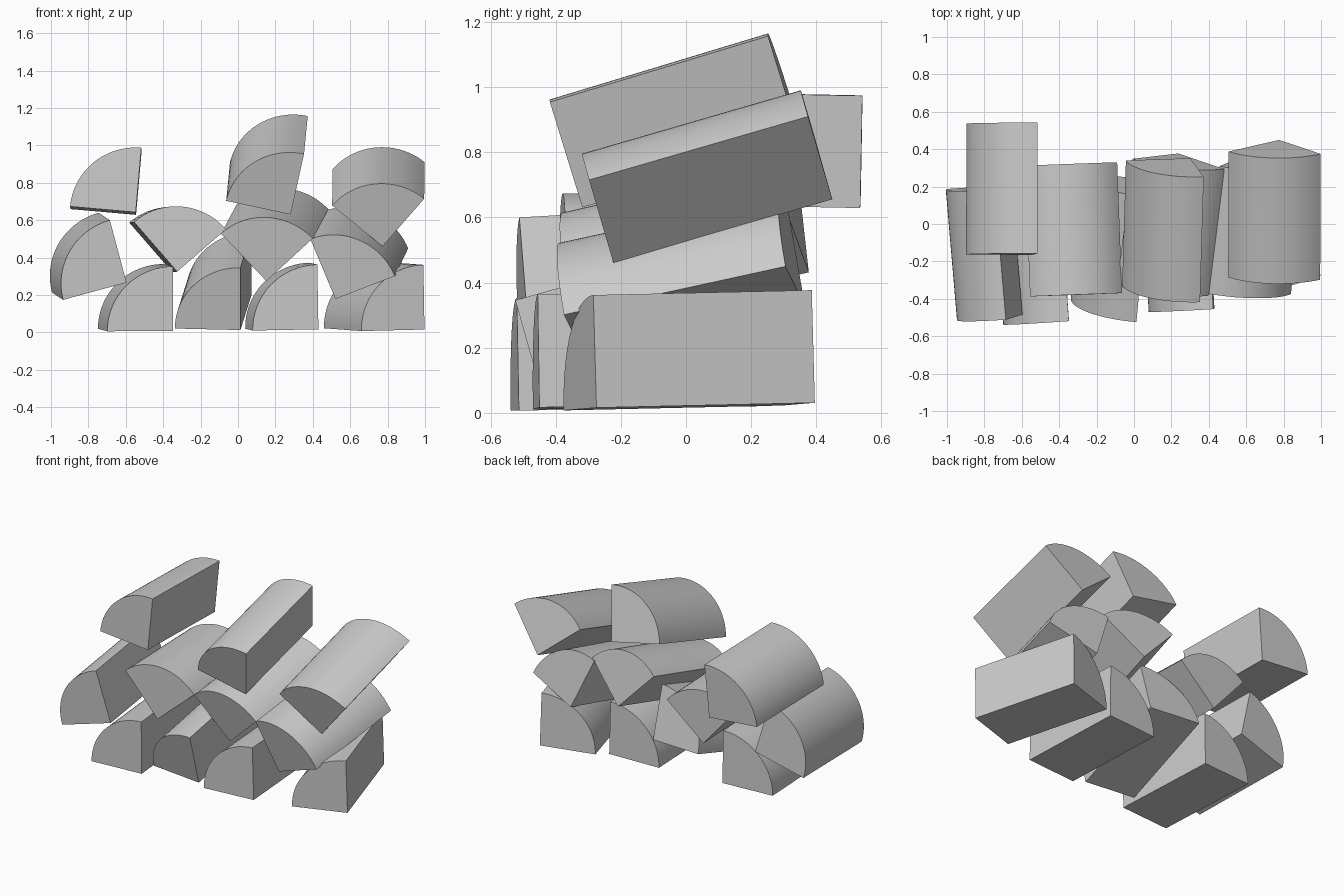
import bpy, bmesh, math
from mathutils import Vector

if "Cube" in bpy.data.objects:
    bpy.data.objects.remove(bpy.data.objects["Cube"])

LENGTH, R_A, R_B, SEGS = 0.70, 0.346, 0.352, 24

# name: (front corner of the wedge, front-to-back direction, start angle of the quarter arc)
LOGS = {
    "bottom_log_left":         ((-0.348, -0.513, 0.007), (-0.05, 0.70, 0.013), 90),
    "bottom_log_centre_left":  ((0.013, -0.430, 0.013), (0.06, 0.67, 0.19), 90),
    "bottom_log_centre_right": ((0.430, -0.450, 0.017), (-0.04, 0.70, 0.010), 91),
    "bottom_log_right":        ((0.997, -0.275, 0.016), (-0.20, 0.67, 0.015), 91),
    "middle_log_left":         ((-0.596, -0.485, 0.267), (-0.06, 0.70, 0.04), 105),
    "middle_log_centre_left":  ((-0.325, -0.380, 0.325), (-0.026, 0.70, -0.003), 41),
    "middle_log_centre_right": ((0.152, -0.300, 0.275), (0.083, 0.67, 0.155), 44),
    "middle_log_right":        ((0.521, -0.315, 0.179), (0.07, 0.674, 0.147), 22.5),
    "top_log_left":            ((-0.547, -0.165, 0.643), (0.002, 0.70, -0.014), 85),
    "top_log_centre":          ((0.281, -0.318, 0.631), (0.02, 0.671, 0.203), 78),
    "top_log_right":           ((0.773, -0.223, 0.461), (0.003, 0.673, 0.195), 50),
}


def quarter_log(name, corner, direction, start):
    d = Vector(direction).normalized()
    u = Vector((1, 0, 0))
    u = (u - d * u.dot(d)).normalized()
    w = u.cross(d)
    # the two straight sides of the wedge
    s = math.radians(start)
    side_a = (u * math.cos(s) + w * math.sin(s)) * R_A
    side_b = (w * math.cos(s) - u * math.sin(s)) * R_B
    corner = Vector(corner)
    bm = bmesh.new()
    verts = [bm.verts.new(corner)]
    for i in range(SEGS + 1):
        t = math.pi / 2 * i / SEGS
        verts.append(bm.verts.new(corner + side_a * math.cos(t) + side_b * math.sin(t)))
    # extrude the quarter-round profile along the log
    face = bm.faces.new(verts)
    ext = bmesh.ops.extrude_face_region(bm, geom=[face], use_keep_orig=True)
    moved = [g for g in ext["geom"] if isinstance(g, bmesh.types.BMVert)]
    bmesh.ops.translate(bm, verts=moved, vec=d * LENGTH)
    bmesh.ops.recalc_face_normals(bm, faces=bm.faces)
    mesh = bpy.data.meshes.new(name)
    bm.to_mesh(mesh)
    bm.free()
    obj = bpy.data.objects.new(name, mesh)
    bpy.context.collection.objects.link(obj)
    obj.select_set(True)
    bpy.context.view_layer.objects.active = obj


for log_name, (corner, direction, start) in LOGS.items():
    quarter_log(log_name, corner, direction, start)

# smooth bark, sharp split edges
bpy.ops.object.shade_smooth_by_angle(angle=math.radians(30))
